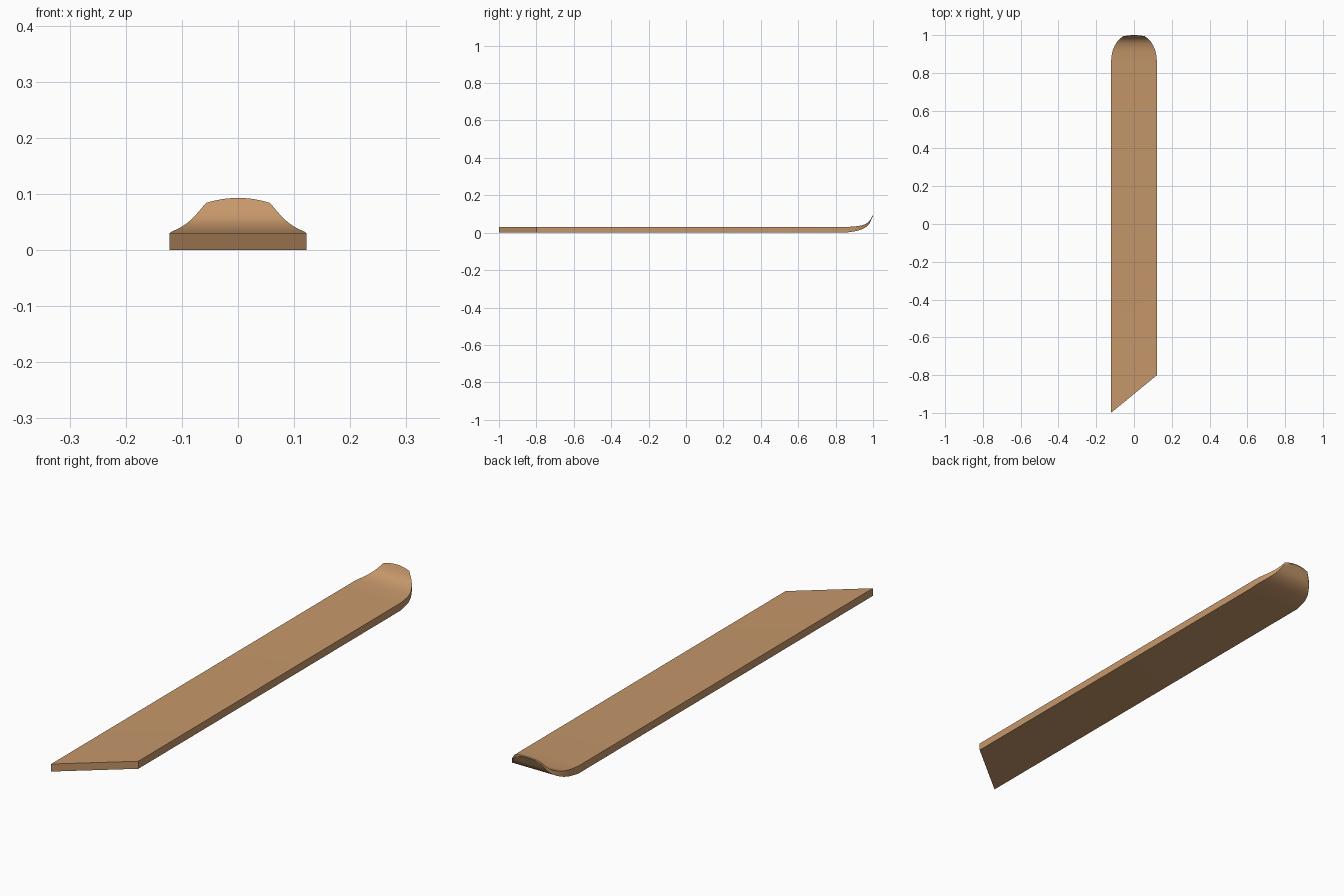
import bpy, bmesh
from mathutils import Vector

if "Cube" in bpy.data.objects:
    bpy.data.objects.remove(bpy.data.objects["Cube"])

wood = bpy.data.materials.new("warm tan wood")
wood.diffuse_color = (0.56, 0.31, 0.145, 1)
wood.use_nodes = True
wood.node_tree.nodes["Principled BSDF"].inputs["Base Color"].default_value = wood.diffuse_color

# Stations of the upturned tip: y, half width, underside z, top z
STATIONS = [Vector(s) for s in (
    (0.80, 0.122, 0.000, 0.030),
    (0.85, 0.122, 0.000, 0.030),
    (0.90, 0.117, 0.007, 0.0335),
    (0.935, 0.106, 0.016, 0.0385),
    (0.962, 0.091, 0.030, 0.048),
    (0.980, 0.076, 0.048, 0.062),
    (0.994, 0.057, 0.078, 0.084))]
COLS = 12
HALF = 0.122


def smooth_path(pts, steps):
    """Catmull-Rom curve through the stations."""
    out = []
    for i in range(len(pts) - 1):
        a, b = pts[max(i - 1, 0)], pts[i]
        c, d = pts[i + 1], pts[min(i + 2, len(pts) - 1)]
        for k in range(steps):
            t = k / steps
            out.append(0.5 * (2 * b + (c - a) * t + (2 * a - 5 * b + 4 * c - d) * t * t
                              + (3 * b - a - 3 * c + d) * t ** 3))
    return out + [pts[-1]]


flat_end = STATIONS[1:2]
path = flat_end + smooth_path(STATIONS[1:], 4)[1:]
us = [-1 + 2 * i / COLS for i in range(COLS + 1)]

bm = bmesh.new()
tops, bottoms = [], []

# Slanted tail row
tops.append([bm.verts.new((HALF * u, -0.9 + 0.1 * u, 0.03)) for u in us])
bottoms.append([bm.verts.new((HALF * u, -0.9 + 0.1 * u, 0.0)) for u in us])

# Straight body and curled tip, with a slightly crowned last edge
for n, (y, w, zb, zt) in enumerate(path):
    crown = 1.0 if n == len(path) - 1 else 0.0
    top, bottom = [], []
    for u in us:
        c = crown * (1 - u * u)
        top.append(bm.verts.new((w * u, y + 0.004 * c, zt + 0.009 * c)))
        bottom.append(bm.verts.new((w * u, y + 0.006 * c, zb + 0.011 * c)))
    tops.append(top)
    bottoms.append(bottom)

for r in range(len(tops) - 1):
    t0, t1, b0, b1 = tops[r], tops[r + 1], bottoms[r], bottoms[r + 1]
    for i in range(COLS):
        bm.faces.new((t0[i], t0[i + 1], t1[i + 1], t1[i]))
        bm.faces.new((b0[i], b1[i], b1[i + 1], b0[i + 1]))
    for i in (0, COLS):
        bm.faces.new((t0[i], t1[i], b1[i], b0[i]))
# End caps
for r in (0, -1):
    for i in range(COLS):
        bm.faces.new((tops[r][i], bottoms[r][i], bottoms[r][i + 1], tops[r][i + 1]))
bmesh.ops.recalc_face_normals(bm, faces=bm.faces)

mesh = bpy.data.meshes.new("board")
bm.to_mesh(mesh)
bm.free()
mesh.materials.append(wood)
board = bpy.data.objects.new("board", mesh)
bpy.context.collection.objects.link(board)
bpy.context.view_layer.objects.active = board
board.select_set(True)
bpy.ops.object.shade_smooth_by_angle(angle=0.6)
